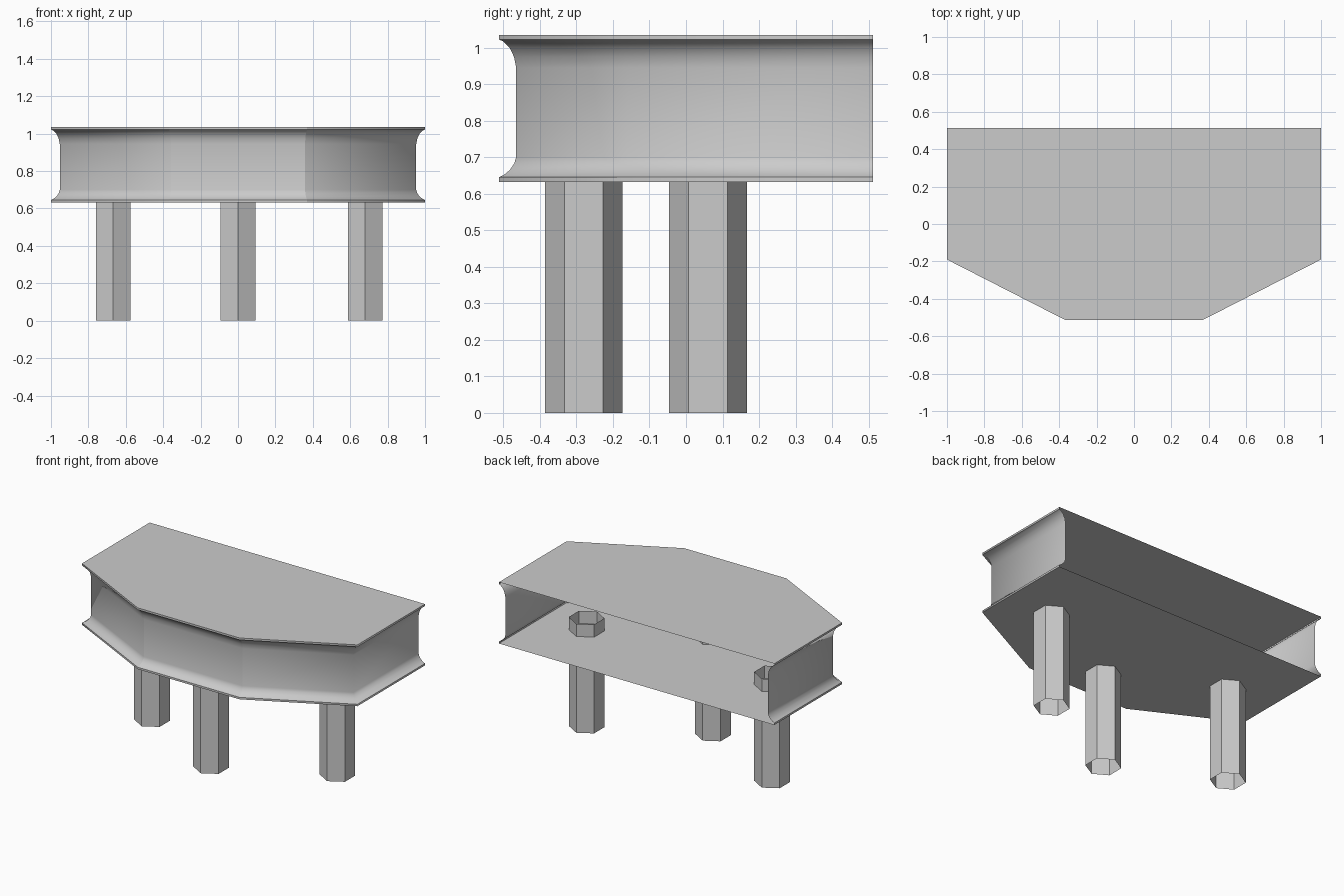
import bpy
import bmesh
from mathutils import Vector

if "Cube" in bpy.data.objects:
    bpy.data.objects.remove(bpy.data.objects["Cube"])

grey = bpy.data.materials.new("plain grey")
grey.use_nodes = True
colour = (0.6, 0.6, 0.6, 1)
grey.diffuse_color = colour
grey.node_tree.nodes["Principled BSDF"].inputs["Base Color"].default_value = colour

TOP, FLOOR, BACK = 1.035, 0.632, 0.512

# Right half of the plan, from the back round to the front; mirrored for the left
half = [(1.0, BACK), (1.0, -0.19), (0.37, -BACK)]
outline = [Vector(p) for p in half] + [Vector((-x, y)) for x, y in reversed(half)]


def inset_outline(amount):
    """Move the walls inward with mitred corners, keeping the open back straight."""
    result = []
    for i, p in enumerate(outline):
        if i in (0, len(outline) - 1):
            result.append(Vector((p.x - amount if p.x > 0 else p.x + amount, p.y)))
            continue
        a = (p - outline[i - 1]).normalized()
        b = (outline[i + 1] - p).normalized()
        na, nb = Vector((a.y, -a.x)), Vector((b.y, -b.x))
        result.append(p + (na + nb) * amount / (1 + na.dot(nb)))
    return result


def finish(bm, name):
    mesh = bpy.data.meshes.new(name)
    bm.to_mesh(mesh)
    bm.free()
    mesh.materials.append(grey)
    obj = bpy.data.objects.new(name, mesh)
    bpy.context.collection.objects.link(obj)


def sheet(name, z, up):
    bm = bmesh.new()
    face = bm.faces.new([bm.verts.new((p.x, p.y, z)) for p in outline])
    face.normal_update()
    if (face.normal.z > 0) != up:
        face.normal_flip()
    finish(bm, name)


# Flat top and floor
sheet("top_slab", TOP, True)
sheet("floor_slab", FLOOR, False)

# Wall with a coved lip at top and bottom: (inset, height)
profile = [(0, TOP), (0, 1.022), (0.012, 1.017), (0.029, 1.0), (0.041, 0.975),
           (0.047, 0.945), (0.047, 0.7), (0.042, 0.683), (0.03, 0.665),
           (0.013, 0.651), (0, 0.645), (0, FLOOR)]
bm = bmesh.new()
rings = [[bm.verts.new((p.x, p.y, z)) for p in inset_outline(d)] for d, z in profile]
for upper, lower in zip(rings, rings[1:]):
    for i in range(len(outline) - 1):
        # Wound so that the normals point outward
        bm.faces.new((upper[i], upper[i + 1], lower[i + 1], lower[i])).smooth = True
# Crease the two front corners and the lip edges
front = {v for r in rings for v in r[2:4]}
lips = [set(rings[1]), set(rings[-2])]
for e in bm.edges:
    a, b = e.verts
    upright = a in front and b in front and a.co.x * b.co.x > 0
    if upright or any(a in s and b in s for s in lips):
        e.smooth = False
finish(bm, "coved_wall")

# Hollow hexagonal posts rising a little through the floor
POST_HEIGHT = 0.715
for name, x, y in (("left_post", 0.68, 0.06), ("right_post", -0.667, 0.06),
                   ("front_post", 0, -0.28)):
    bpy.ops.mesh.primitive_cylinder_add(vertices=6, radius=0.1065, depth=POST_HEIGHT,
                                        end_fill_type='NOTHING',
                                        location=(x, y, POST_HEIGHT / 2))
    post = bpy.context.object
    post.name = name
    post.data.materials.append(grey)
